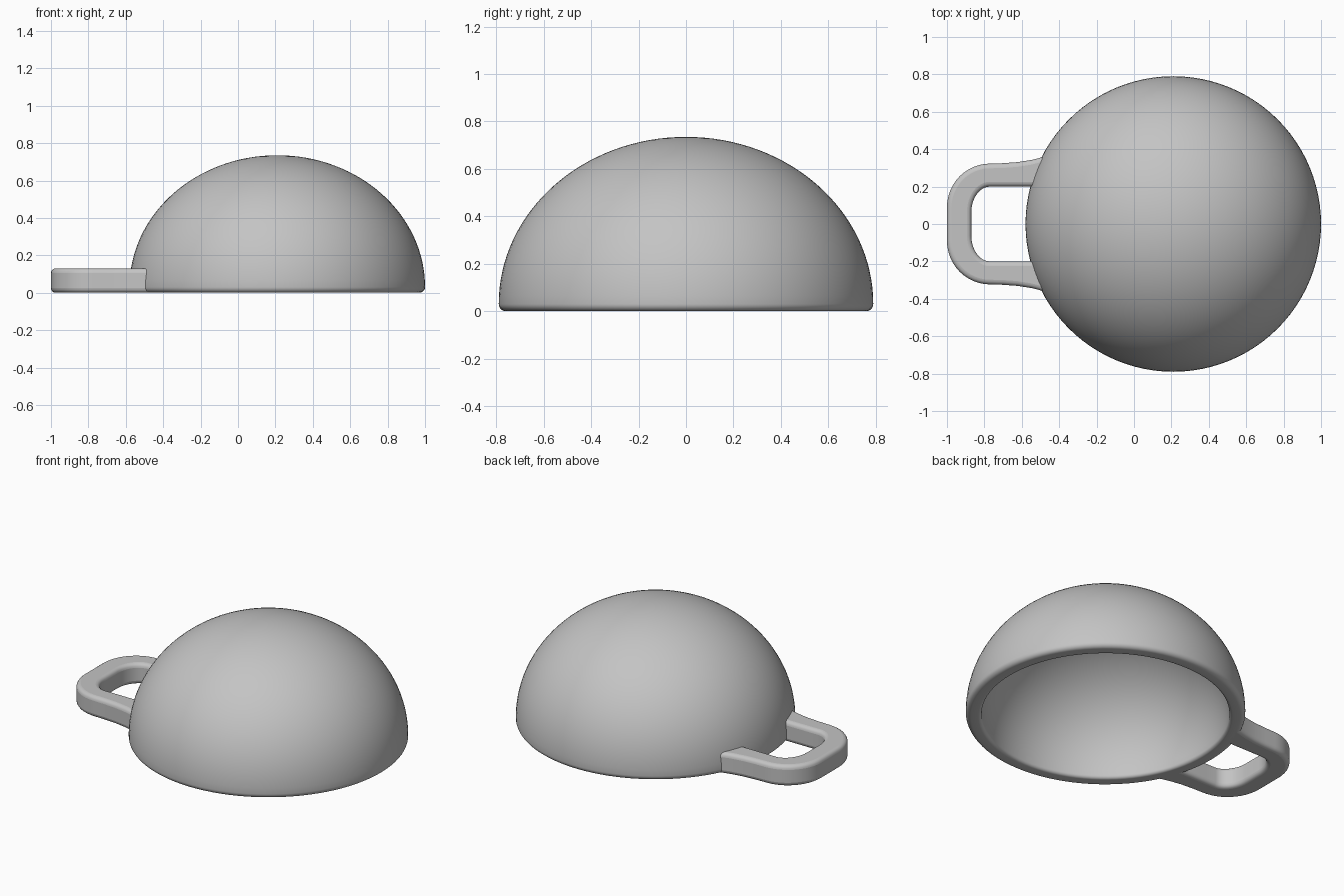
import bpy, bmesh
from math import sin, cos, pi

cube = bpy.data.objects.get("Cube")
if cube:
    bpy.data.objects.remove(cube, do_unlink=True)

grey = bpy.data.materials.new("plain grey")
grey.use_nodes = True
grey.diffuse_color = (0.55, 0.55, 0.55, 1)
grey.node_tree.nodes["Principled BSDF"].inputs["Base Color"].default_value = (0.55, 0.55, 0.55, 1)

CENTRE_X = 0.21


def finish(bm, name):
    bmesh.ops.recalc_face_normals(bm, faces=bm.faces[:])
    mesh = bpy.data.meshes.new(name)
    bm.to_mesh(mesh)
    bm.free()
    mesh.materials.append(grey)
    ob = bpy.data.objects.new(name, mesh)
    bpy.context.collection.objects.link(ob)
    return ob


def smooth(ob, angle):
    bpy.ops.object.select_all(action='DESELECT')
    ob.select_set(True)
    bpy.context.view_layer.objects.active = ob
    bpy.ops.object.shade_smooth_by_angle(angle=angle)


def arc(cx, cy, rx, ry, start, end, steps):
    return [(cx + rx * cos(start + (end - start) * i / steps),
             cy + ry * sin(start + (end - start) * i / steps)) for i in range(steps + 1)]


# Hollow dome: outer wall, rounded rim and inner wall spun around z
profile = arc(0, 0.03, 0.79, 0.705, pi / 2, 0, 32)
profile += arc(0.76, 0.03, 0.03, 0.03, 0, -pi / 2, 6)[1:]
profile += arc(0.72, 0.02, 0.02, 0.02, -pi / 2, -pi, 5)
profile += arc(0, 0.02, 0.70, 0.635, 0, pi / 2, 32)[1:]
bm = bmesh.new()
verts = [bm.verts.new((max(r, 0), 0, z)) for r, z in profile]
edges = [bm.edges.new(pair) for pair in zip(verts, verts[1:])]
bmesh.ops.spin(bm, geom=verts + edges, axis=(0, 0, 1), cent=(0, 0, 0),
               angle=2 * pi, steps=96, use_merge=True)
bmesh.ops.remove_doubles(bm, verts=bm.verts[:], dist=0.0005)
bmesh.ops.translate(bm, verts=bm.verts[:], vec=(CENTRE_X, 0, 0))
dome = finish(bm, "dome_shell")
smooth(dome, pi / 4)

# Loop handle: matched outer and inner outlines, mirrored across y
outer = [(-0.43, 0.374), (-0.48, 0.36), (-0.54, 0.344), (-0.62, 0.331), (-0.7, 0.325)]
inner = [(-0.49, 0.2), (-0.53, 0.2), (-0.58, 0.2), (-0.64, 0.2), (-0.7, 0.2)]
outer += arc(-0.77, 0.09, 0.23, 0.233, pi / 2, pi, 12)
inner += arc(-0.77, 0.06, 0.1, 0.14, pi / 2, pi, 12)
outer += [(x, -y) for x, y in reversed(outer)]
inner += [(x, -y) for x, y in reversed(inner)]
bm = bmesh.new()
a = [bm.verts.new((x, y, 0)) for x, y in outer]
b = [bm.verts.new((x, y, 0)) for x, y in inner]
for i in range(len(a) - 1):
    bm.faces.new((a[i], a[i + 1], b[i + 1], b[i]))
top = bmesh.ops.extrude_face_region(bm, geom=bm.faces[:])["geom"]
bmesh.ops.translate(bm, vec=(0, 0, 0.13),
                    verts=[v for v in top if isinstance(v, bmesh.types.BMVert)])
handle = finish(bm, "loop_handle")
bevel = handle.modifiers.new("rounded edges", 'BEVEL')
bevel.width = 0.025
bevel.segments = 4
bevel.limit_method = 'ANGLE'
bevel.angle_limit = pi / 3
smooth(handle, pi / 4)
